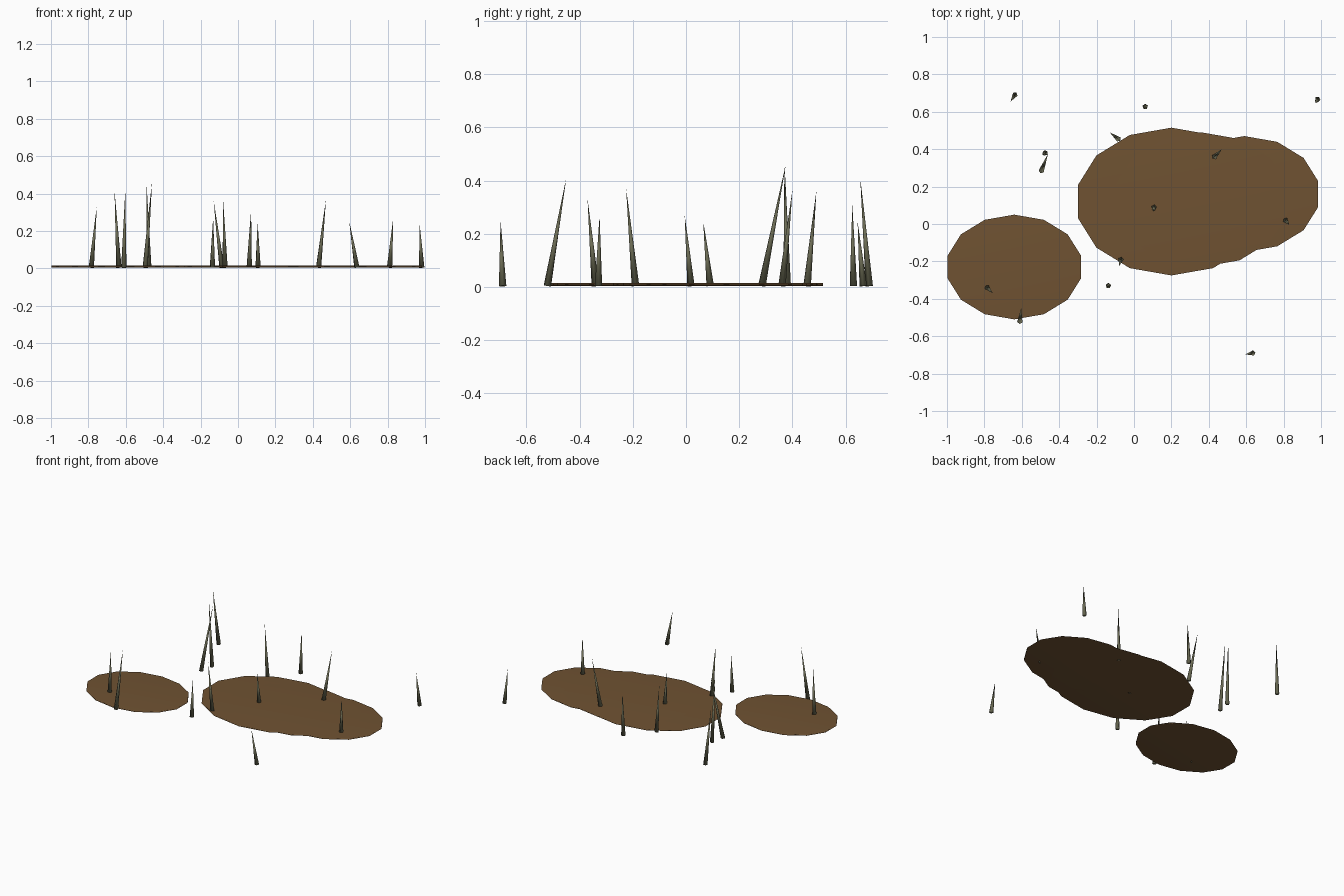
import bpy
from mathutils import Vector

cube = bpy.data.objects.get("Cube")
if cube:
    bpy.data.objects.remove(cube, do_unlink=True)


def make_material(name, color):
    mat = bpy.data.materials.new(name)
    mat.use_nodes = True
    mat.diffuse_color = (*color, 1)
    mat.node_tree.nodes["Principled BSDF"].inputs["Base Color"].default_value = (*color, 1)
    return mat


mud = make_material("mud brown", (0.16, 0.085, 0.032))
reed = make_material("reed olive", (0.15, 0.15, 0.09))


def finish(name, mat):
    obj = bpy.context.object
    obj.name = name
    obj.data.materials.append(mat)
    bpy.ops.object.shade_smooth()
    return obj


# Thin mud patches: flat discs with a corner pointing to +y
def mud_patch(name, x, y, rx, ry, top):
    bpy.ops.mesh.primitive_cylinder_add(vertices=14, radius=1, depth=1,
                                        location=(x, y, top - 0.0055))
    obj = finish(name, mud)
    obj.scale = (rx, ry, 0.011)


mud_patch("mud_patch_small", -0.64, -0.23, 0.365, 0.28, 0.0145)
mud_patch("mud_patch_large", 0.2, 0.12, 0.513, 0.395, 0.0145)
mud_patch("mud_patch_side", 0.59, 0.16, 0.405, 0.31, 0.0145)
mud_patch("mud_patch_middle", 0.36, 0.13, 0.47, 0.36, 0.0155)


# Reeds: slim leaning cones, given as base x, base y, tip x, tip y, height
reeds = [
    (-0.785, -0.34, -0.755, -0.37, 0.33),
    (-0.637, 0.69, -0.66, 0.655, 0.41),
    (-0.61, -0.52, -0.603, -0.45, 0.41),
    (-0.475, 0.38, -0.49, 0.37, 0.47),
    (-0.495, 0.285, -0.46, 0.375, 0.46),
    (-0.137, -0.33, -0.133, -0.325, 0.27),
    (-0.085, 0.455, -0.13, 0.49, 0.36),
    (-0.07, -0.19, -0.08, -0.225, 0.37),
    (0.06, 0.628, 0.07, 0.625, 0.31),
    (0.107, 0.09, 0.105, 0.065, 0.245),
    (0.43, 0.36, 0.47, 0.40, 0.365),
    (0.635, -0.69, 0.595, -0.697, 0.25),
    (0.81, 0.02, 0.83, -0.005, 0.27),
    (0.982, 0.667, 0.97, 0.645, 0.245),
]
for i, (bx, by, tx, ty, height) in enumerate(reeds, 1):
    base, tip = Vector((bx, by, 0.004)), Vector((tx, ty, height))
    axis = tip - base
    bpy.ops.mesh.primitive_cone_add(
        vertices=5, radius1=0.015, radius2=0, depth=axis.length,
        location=(base + tip) / 2,
        rotation=axis.to_track_quat('Z', 'Y').to_euler())
    finish(f"reed_{i}", reed)
